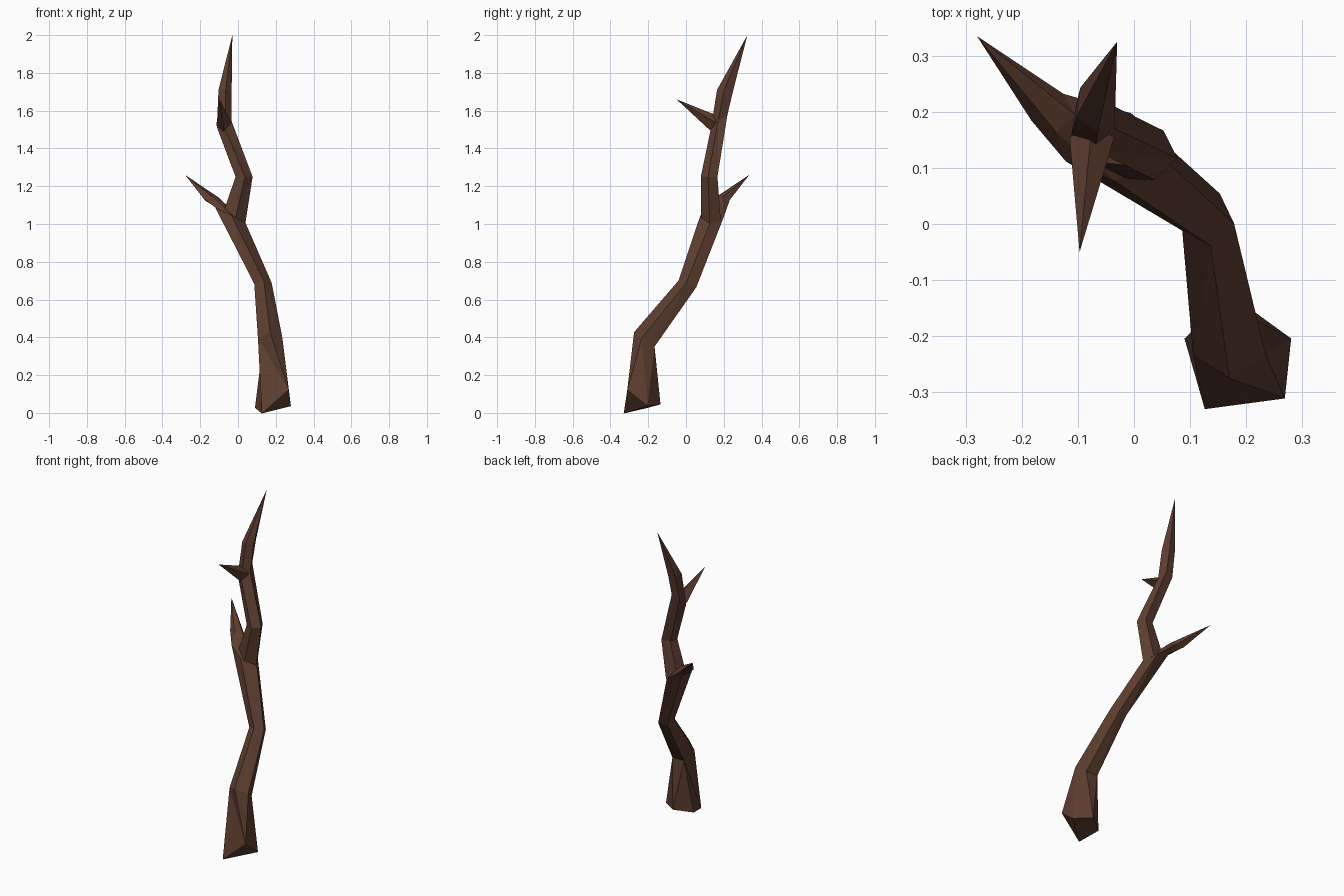
import bpy
import bmesh
from math import cos, sin, radians
from mathutils import Vector

default_cube = bpy.data.objects.get("Cube")
if default_cube:
    bpy.data.objects.remove(default_cube, do_unlink=True)

# Single bark colour
bark = bpy.data.materials.new("dark_brown_bark")
bark.use_nodes = True
bark_colour = (0.11, 0.047, 0.029, 1)
bark.diffuse_color = bark_colour
bark.node_tree.nodes["Principled BSDF"].inputs["Base Color"].default_value = bark_colour


def ring(centre, half_x, half_y, slope_x=0, slope_y=0, start=-10, sides=5):
    """Return the corners of a sloping polygon cross-section."""
    corners = []
    for k in range(sides):
        angle = radians(start + k * 360 / sides)
        dx, dy = half_x * cos(angle), half_y * sin(angle)
        corners.append(Vector(centre) + Vector((dx, dy, slope_x * dx + slope_y * dy)))
    return corners


def build_limb(name, rings, tip):
    """Skin consecutive cross-sections and close them to a sharp tip."""
    bm = bmesh.new()
    loops = [[bm.verts.new(corner) for corner in section] for section in rings]
    count = len(loops[0])
    bm.faces.new(loops[0])
    for lower, upper in zip(loops, loops[1:]):
        for k in range(count):
            n = (k + 1) % count
            bm.faces.new((lower[k], lower[n], upper[n], upper[k]))
    point = bm.verts.new(tip)
    for k in range(count):
        bm.faces.new((loops[-1][k], loops[-1][(k + 1) % count], point))
    bmesh.ops.triangulate(bm, faces=bm.faces[:])
    bmesh.ops.recalc_face_normals(bm, faces=bm.faces[:])
    mesh = bpy.data.meshes.new(name)
    bm.to_mesh(mesh)
    bm.free()
    mesh.materials.append(bark)
    limb = bpy.data.objects.new(name, mesh)
    bpy.context.collection.objects.link(limb)
    return limb


# Trunk foot with one chipped, raised corner
foot = ring((0.185, -0.235, 0.025), 0.1, 0.1, 0.05, 0.2, start=18)
foot[-1] += Vector((0.025, 0.005, 0.11))
foot[-2] += Vector((0, -0.014, -0.009))

# Trunk bending back and running out into the side branch
build_limb("trunk_and_side_branch", [
    foot,
    ring((0.17, -0.215, 0.385), 0.068, 0.06, 0, -0.7, start=-18),
    ring((0.13, 0.01, 0.68), 0.049, 0.05, 0.1, -0.4),
    ring((-0.045, 0.14, 1.05), 0.085, 0.065, -0.5, 0),
    ring((-0.145, 0.2, 1.135), 0.042, 0.036, 0.1, -0.3),
], tip=(-0.28, 0.335, 1.26))

# Crooked upper limb rising from the fork
build_limb("upper_limb", [
    ring((-0.02, 0.135, 1.04), 0.06, 0.055, -0.6, 0),
    ring((0.03, 0.125, 1.25), 0.048, 0.047),
    ring((-0.075, 0.178, 1.54), 0.041, 0.047, 0.3, 0.8),
    ring((-0.07, 0.21, 1.71), 0.037, 0.046),
], tip=(-0.03, 0.325, 2))

# Small thorn-like twig pointing forward
build_limb("front_twig", [
    ring((-0.075, 0.155, 1.53), 0.04, 0.022, 0.2, 1.8, start=0, sides=4),
], tip=(-0.097, -0.05, 1.66))
